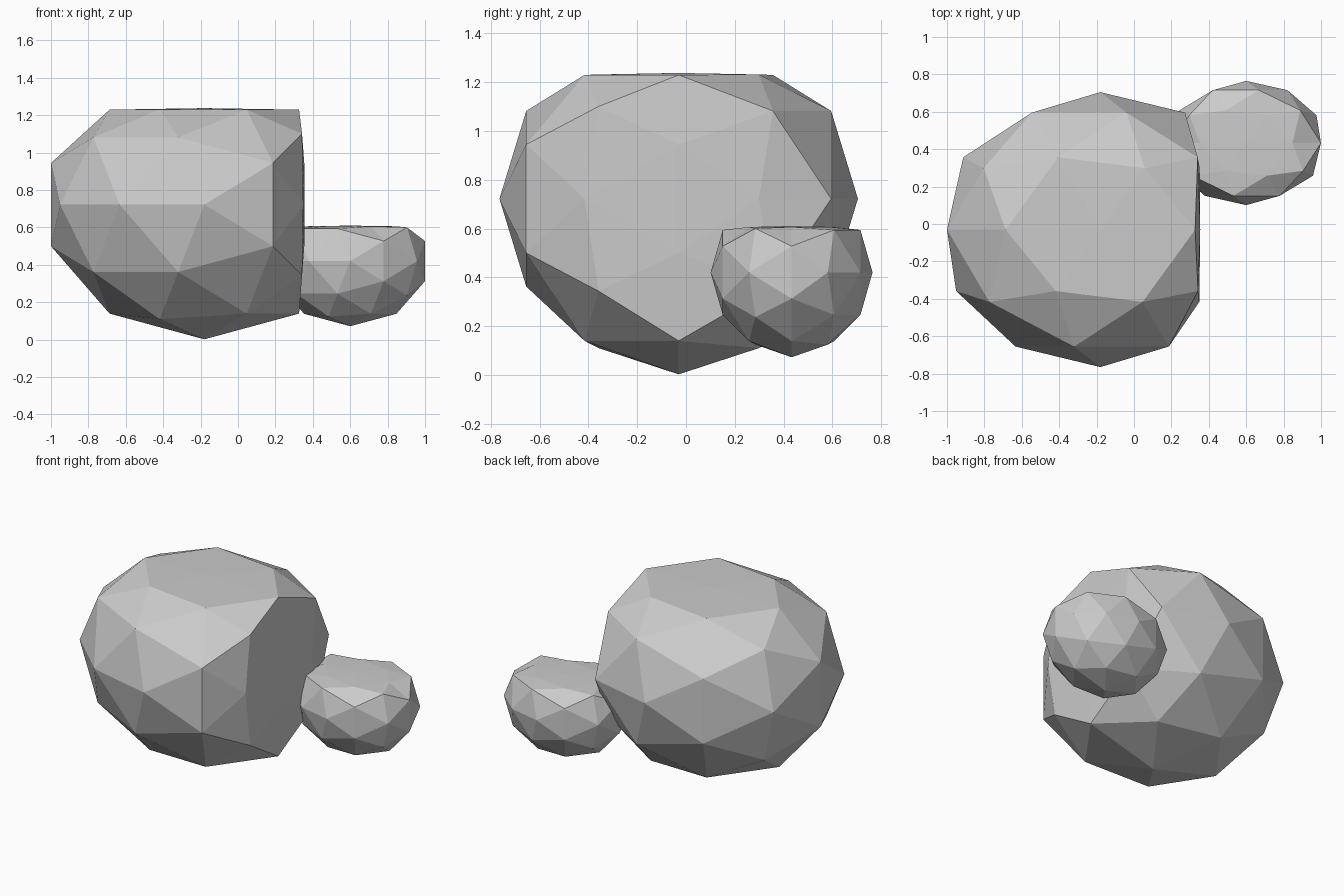
import bpy, bmesh
from math import radians
from mathutils import Matrix

if "Cube" in bpy.data.objects:
    bpy.data.objects.remove(bpy.data.objects["Cube"])


def press(value, limit):
    # squash anything beyond the limit to an almost flat face
    return value if value < limit else limit + (value - limit) * 0.06


def rock(name, centre, radii, top, side=None):
    bm = bmesh.new()
    bmesh.ops.create_icosphere(bm, subdivisions=2, radius=1.0,
                               matrix=Matrix.Rotation(radians(-90), 4, 'X'))
    for v in bm.verts:
        v.co = [c + r * p for c, r, p in zip(centre, radii, v.co)]
        v.co.z = press(v.co.z, top)
        if side is not None:
            v.co.x = press(v.co.x, side)
    mesh = bpy.data.meshes.new(name)
    bm.to_mesh(mesh)
    bm.free()
    obj = bpy.data.objects.new(name, mesh)
    bpy.context.collection.objects.link(obj)
    return obj


# Big boulder with flattened top and right side
rock("large_rock", (-0.18, -0.03, 0.722), (0.862, 0.735, 0.72), 1.225, 0.336)
# Small stone leaning against it, flattened on top
rock("small_rock", (0.60, 0.433, 0.42), (0.42, 0.332, 0.348), 0.60)
